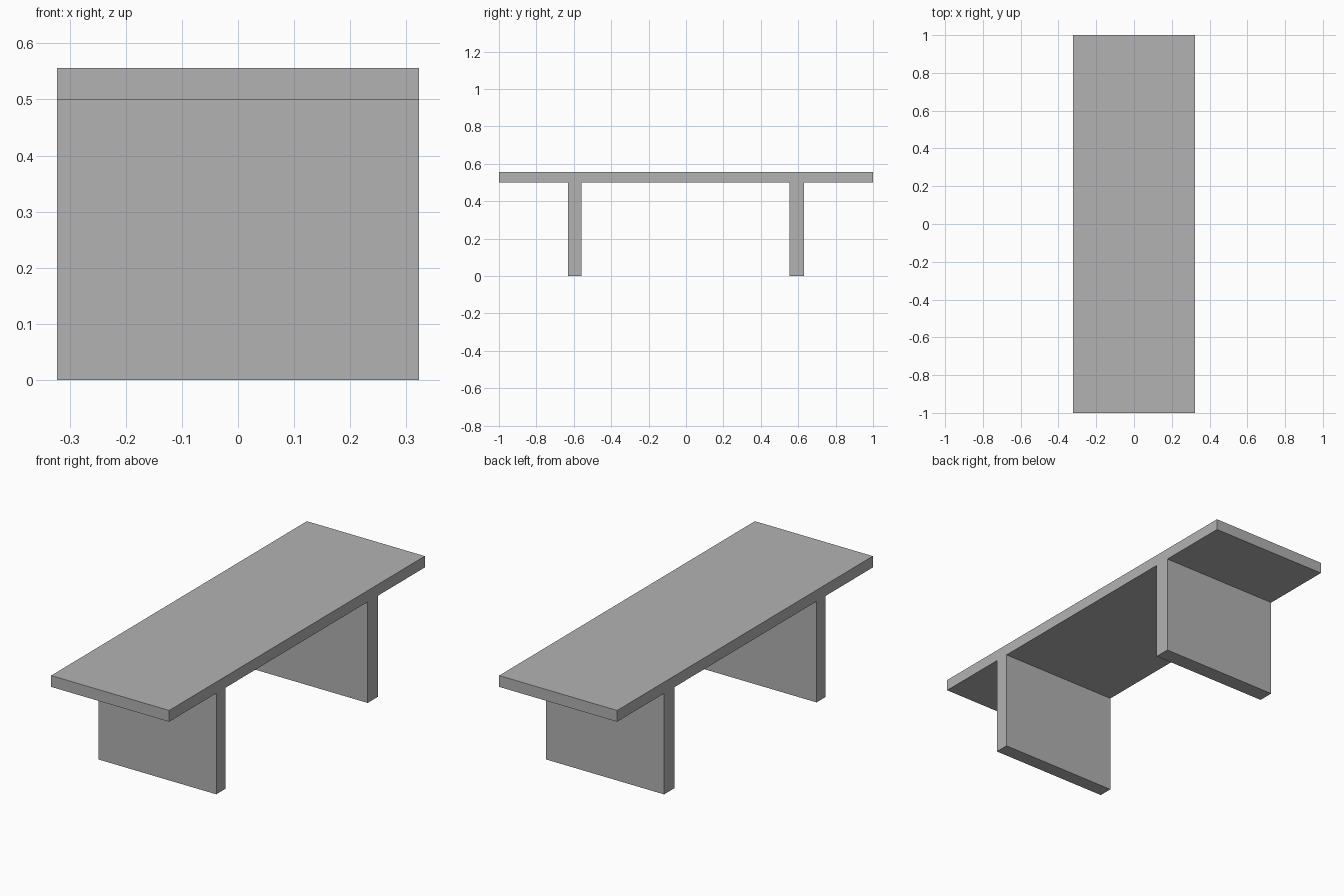
import bpy

cube = bpy.data.objects.get("Cube")
if cube:
    bpy.data.objects.remove(cube, do_unlink=True)

# Single plain grey finish
GREY = (0.448, 0.448, 0.448, 1.0)
grey = bpy.data.materials.new("plain_grey")
grey.use_nodes = True
grey.diffuse_color = GREY
grey.node_tree.nodes["Principled BSDF"].inputs["Base Color"].default_value = GREY

WIDTH = 0.646
TOP_Z, UNDER_Z = 0.556, 0.5


def slab(name, y0, y1, z0, z1):
    """Full-width box between two depths and two heights."""
    bpy.ops.mesh.primitive_cube_add(size=1, location=(0, (y0 + y1) / 2, (z0 + z1) / 2))
    obj = bpy.context.object
    obj.name = obj.data.name = name
    obj.scale = (WIDTH, y1 - y0, z1 - z0)
    bpy.ops.object.transform_apply(location=False, rotation=False, scale=True)
    obj.data.materials.append(grey)
    return obj


# Seat board
slab("seat", -1, 1, UNDER_Z, TOP_Z)

# Panel legs, the back one slightly thicker
slab("front_leg", -0.631, -0.56, 0, UNDER_Z)
slab("back_leg", 0.553, 0.632, 0, UNDER_Z)
